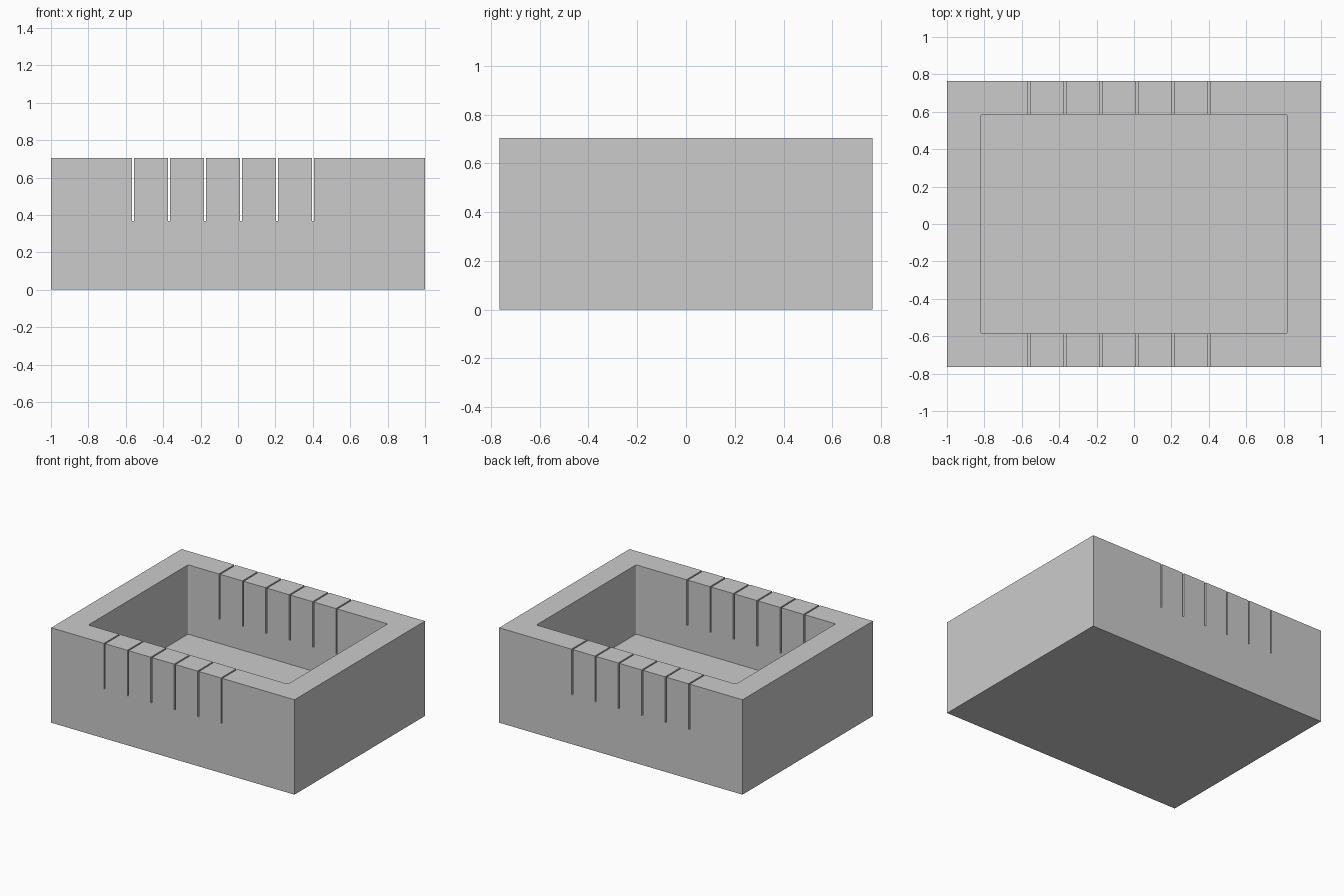
import bpy, bmesh

if "Cube" in bpy.data.objects:
    bpy.data.objects.remove(bpy.data.objects["Cube"])

L, W, H = 2.0, 1.53, 0.705      # outer size
WALL, FLOOR = 0.18, 0.19
SLOT_W, SLOT_Z = 0.011, 0.367


def box(name, lo, hi, corner=0.0):
    """Box between two corners, optionally with rounded vertical edges."""
    bm = bmesh.new()
    bmesh.ops.create_cube(bm, size=1)
    for v in bm.verts:
        v.co = [a + (b - a) * (c + 0.5) for a, b, c in zip(lo, hi, v.co)]
    if corner:
        upright = [e for e in bm.edges
                   if abs(e.verts[0].co.z - e.verts[1].co.z) > 1e-4]
        bmesh.ops.bevel(bm, geom=upright, offset=corner, segments=3,
                        profile=0.5, affect='EDGES')
    me = bpy.data.meshes.new(name)
    bm.to_mesh(me)
    bm.free()
    ob = bpy.data.objects.new(name, me)
    bpy.context.collection.objects.link(ob)
    return ob


def cut(target, cutter):
    """Subtract the cutter, apply the result and discard the cutter."""
    cutter.hide_render = True
    mod = target.modifiers.new("cut", 'BOOLEAN')
    mod.operation = 'DIFFERENCE'
    mod.solver = 'EXACT'
    mod.object = cutter
    bpy.context.view_layer.objects.active = target
    bpy.ops.object.modifier_apply(modifier=mod.name)
    bpy.data.objects.remove(cutter)


# outer block
tray = box("slotted_tray", (-L / 2, -W / 2, 0), (L / 2, W / 2, H))

# open pocket with slightly rounded corners
px, py = L / 2 - WALL, W / 2 - WALL
cut(tray, box("pocket_cutter", (-px, -py, FLOOR), (px, py, H + 0.2), 0.01))

# six thin slots running through both long walls
for i in range(6):
    x = -0.561 + 0.1923 * i
    cut(tray, box("slot_cutter", (x - SLOT_W / 2, -1, SLOT_Z),
                  (x + SLOT_W / 2, 1, H + 0.1)))
